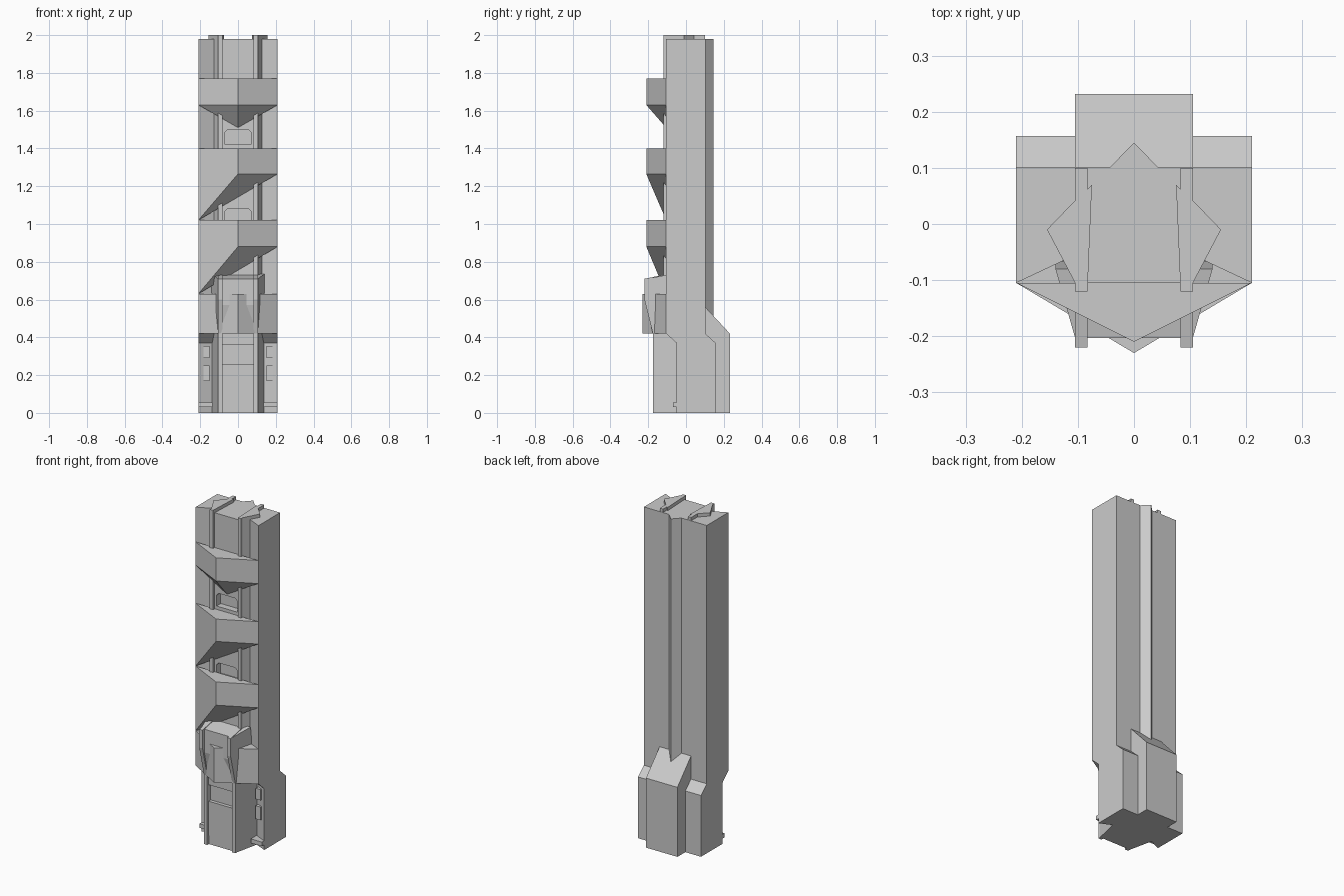
import bpy, bmesh

if "Cube" in bpy.data.objects:
    bpy.data.objects.remove(bpy.data.objects["Cube"])


def make(name, verts, faces):
    bm = bmesh.new()
    vs = [bm.verts.new(v) for v in verts]
    for f in faces:
        bm.faces.new([vs[i] for i in f])
    bmesh.ops.recalc_face_normals(bm, faces=bm.faces)
    me = bpy.data.meshes.new(name)
    bm.to_mesh(me)
    bm.free()
    ob = bpy.data.objects.new(name, me)
    bpy.context.collection.objects.link(ob)
    return ob


def loft(name, rings):
    """Skin closed rings of equal length and cap both ends."""
    n = len(rings[0])
    verts = [p for r in rings for p in r]
    faces = [tuple(range(n)), tuple(range((len(rings) - 1) * n, len(rings) * n))]
    for k in range(len(rings) - 1):
        for i in range(n):
            j = (i + 1) % n
            faces.append((k * n + i, k * n + j, (k + 1) * n + j, (k + 1) * n + i))
    return make(name, verts, faces)


def prism(name, prof, z0, z1):
    return loft(name, [[(x, y, z) for x, y in prof] for z in (z0, z1)])


def side_prism(name, prof, x0, x1):
    return loft(name, [[(x, y, z) for y, z in prof] for x in (x0, x1)])


def box(name, x0, x1, y0, y1, z0, z1):
    return prism(name, [(x0, y0), (x1, y0), (x1, y1), (x0, y1)], z0, z1)


def mirror_x(ob):
    ob.modifiers.new("mirror", 'MIRROR').use_axis[0] = True
    return ob


def cut(ob, cutter):
    m = ob.modifiers.new("cut", 'BOOLEAN')
    m.operation, m.solver, m.object = 'DIFFERENCE', 'EXACT', cutter
    cutter.hide_render = True
    cutter.hide_set(True)


# main column: slanted side fronts, rear ridge, lower part shifted backwards
half = [(.105, -.105), (.125, -.065), (.21, -.105), (.21, .102), (.042, .102)]
prof = half + [(0, .145)] + [(-x, y) for x, y in reversed(half)]
column = loft("main_column", [[(x, y + s, z) for x, y in prof]
              for z, s in ((0, .055), (.37, .055), (.42, 0), (1.98, 0))])

# arched windows recessed into the centre panel
for z in (1.42, 1.0):
    w = [(-.07, z), (.07, z), (.07, z + .065), (.055, z + .08), (-.055, z + .08), (-.07, z + .065)]
    cut(column, loft("window_cutter", [[(x, y, zz) for x, zz in w] for y in (-.2, -.065)]))

# tall fins that show at the front and stick out of the top
fin = [(.083, -.12), (.105, -.12), (.105, -.105), (.155, -.01), (.105, .042),
       (.105, .10), (.083, .10), (.083, .062), (.075, .07)]
mirror_x(prism("upper_fin", fin, .43, 2.0))

# chevron bands with sloping undersides
C, L, R = (0, -.21), (-.21, -.105), (.21, -.105)


def band(name, top, bottom, low, symmetric):
    v = [(*p, top) for p in (L, C, R)] + [(*p, bottom) for p in (L, C, R)]
    if symmetric:
        v.append((0, -.105, low))
        f = [(0, 1, 2), (0, 1, 4, 3), (1, 2, 5, 4), (3, 4, 6), (4, 5, 6), (0, 2, 5, 6, 3)]
    else:
        v.append((-.21, -.105, low))
        f = [(0, 1, 2), (0, 1, 4, 3), (1, 2, 5, 4), (3, 4, 6), (4, 5, 6), (0, 2, 5, 6, 3)]
    make(name, v, f)


band("band_top", 1.77, 1.63, 1.51, True)
band("band_middle", 1.40, 1.265, 1.02, False)
band("band_lower", 1.02, .88, .63, False)
prism("band_base", [(-.21, -.105), (0, -.23), (.21, -.105), (.125, -.06), (-.125, -.06)], .42, .63)

# front bay: tapered centre panel running from the ground to the cab roof
spec = [(0, 0, -.16, 0), (.42, .42, -.165, 0), (.42, .42, -.168, -.06),
        (.57, .57, -.203, -.06), (.71, .735, -.203, -.08)]
bay = loft("front_bay", [[(-.105, f, zf), (.105, f, zf), (.14, b, zb), (-.14, b, zb)]
                         for zf, zb, f, b in spec])
cut(bay, box("bay_recess_cutter", -.083, .083, -.25, -.142, .26, .36))
mirror_x(side_prism("bay_fin", [(-.1, 0), (-.175, 0), (-.175, .42), (-.22, .60),
                                (-.22, .71), (-.1, .735)], .083, .105))

# pads and foot bars on the lower side fronts
for z0, z1 in ((.29, .355), (.17, .25)):
    mirror_x(box("side_pad", .15, .182, -.045, .02, z0, z1))
mirror_x(box("foot_bar", .135, .208, -.07, .02, .03, .055))

# rear buttress with sloped top
side_prism("rear_buttress", [(.05, 0), (.232, 0), (.232, .42), (.102, .56), (.05, .56)], -.105, .105)
